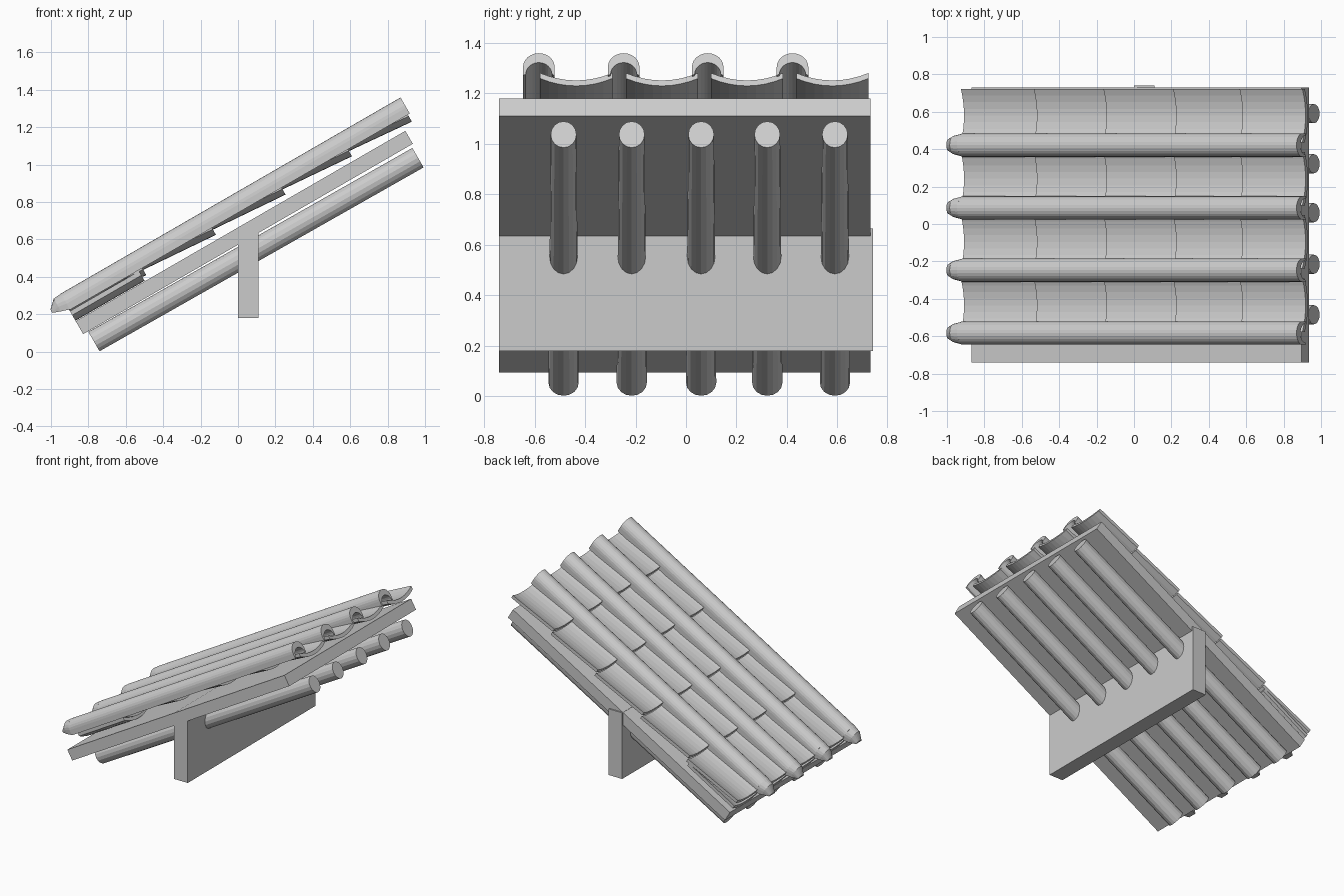
import bpy, bmesh
from math import sin, cos, pi, radians
from mathutils import Matrix

cube = bpy.data.objects.get("Cube")
if cube:
    bpy.data.objects.remove(cube, do_unlink=True)

clay = bpy.data.materials.new("plain_grey")
clay.use_nodes = True
GREY = (0.6, 0.6, 0.6, 1)
clay.diffuse_color = GREY
clay.node_tree.nodes["Principled BSDF"].inputs["Base Color"].default_value = GREY

# Roof frame: u runs up the slope, y across it, w away from it
SLOPE = Matrix.Rotation(radians(-30), 4, "Y")


def loft(name, sections, matrix=SLOPE):
    """Skin a list of (u, [(y, w), ...]) sections and close both ends."""
    bm = bmesh.new()
    rings = [[bm.verts.new((u, y, w)) for y, w in pts] for u, pts in sections]
    n = len(rings[0])
    for a, b in zip(rings, rings[1:]):
        for i in range(n):
            j = (i + 1) % n
            bm.faces.new((a[i], a[j], b[j], b[i]))
    bm.faces.new(rings[0])
    bm.faces.new(rings[-1][::-1])
    bmesh.ops.recalc_face_normals(bm, faces=bm.faces)
    mesh = bpy.data.meshes.new(name)
    bm.to_mesh(mesh)
    bm.free()
    mesh.materials.append(clay)
    obj = bpy.data.objects.new(name, mesh)
    obj.matrix_world = matrix
    bpy.context.collection.objects.link(obj)
    return obj


def rect(y0, y1, w0, w1):
    return [(y0, w0), (y1, w0), (y1, w1), (y0, w1)]


def arc(y, w, ry, rw, start, end, steps):
    angles = [start + (end - start) * i / steps for i in range(steps + 1)]
    return [(y + ry * cos(a), w + rw * sin(a)) for a in angles]


def pan_section(y, w, half=0.143, sag=0.034, thick=0.025, steps=8):
    """Shallow trough; w is the underside at its middle."""
    ts = [-1 + 2 * i / steps for i in range(steps + 1)]
    low = [(y + half * t, w + sag * t * t) for t in ts]
    return low + [(a, b + thick) for a, b in reversed(low)]


def cap_section(y, half, low, top, steps=10):
    """Solid round-topped section."""
    mid = max(low + 0.004, top - half)
    dome = arc(y, mid, half, top - mid, 0, pi, steps)
    return [(y + half, low)] + dome + [(y - half, low)]


# Support beam and sloping deck
loft("support_beam", [(0, rect(-0.74, 0.74, 0.18, 0.665)),
                      (0.11, rect(-0.74, 0.74, 0.18, 0.665))], Matrix())
loft("roof_deck", [(-0.67, rect(-0.74, 0.73, 0.495, 0.575)),
                   (1.365, rect(-0.74, 0.73, 0.495, 0.575))])

# Round rafters, slightly thinner at the upper end
for i, y in enumerate((-0.485, -0.215, 0.06, 0.322, 0.59)):
    loft(f"rafter_{i + 1}",
         [(-0.64, arc(y, 0.432, 0.06, 0.06, 0, 2 * pi, 16)[:-1]),
          (1.352, arc(y, 0.417, 0.051, 0.06, 0, 2 * pi, 16)[:-1])])

# Overlapping pan tiles with a starter tile under the lowest course
courses = (-0.67, -0.22, 0.21, 0.64, 1.05, 1.42)
for i, y in enumerate((-0.435, -0.095, 0.242, 0.58)):
    loft(f"starter_tile_{i + 1}", [(-0.67, pan_section(y, 0.578)),
                                   (-0.243, pan_section(y, 0.578))])
    for k, (lower, upper) in enumerate(zip(courses, courses[1:])):
        loft(f"pan_tile_{i + 1}_{k + 1}", [(lower, pan_section(y, 0.632)),
                                           (upper, pan_section(y, 0.6))])

# Hollow cover tiles over the joints, each closed by a rounded end cap
for i, y in enumerate((-0.583, -0.247, 0.086, 0.422)):
    outer = arc(y, 0.68, 0.0625, 0.0625, 0, pi, 12)
    inner = arc(y, 0.645, 0.052, 0.055, pi, 0, 12)
    profile = [(y + 0.0625, 0.643)] + outer + [(y - 0.0625, 0.643)] + inner
    loft(f"cover_tile_{i + 1}", [(-0.665, profile), (1.432, profile)])
    loft(f"end_cap_{i + 1}", [(-0.66, cap_section(y, 0.0625, 0.643, 0.7425)),
                              (-0.712, cap_section(y, 0.05, 0.66, 0.738)),
                              (-0.756, cap_section(y, 0.03, 0.676, 0.696))])
